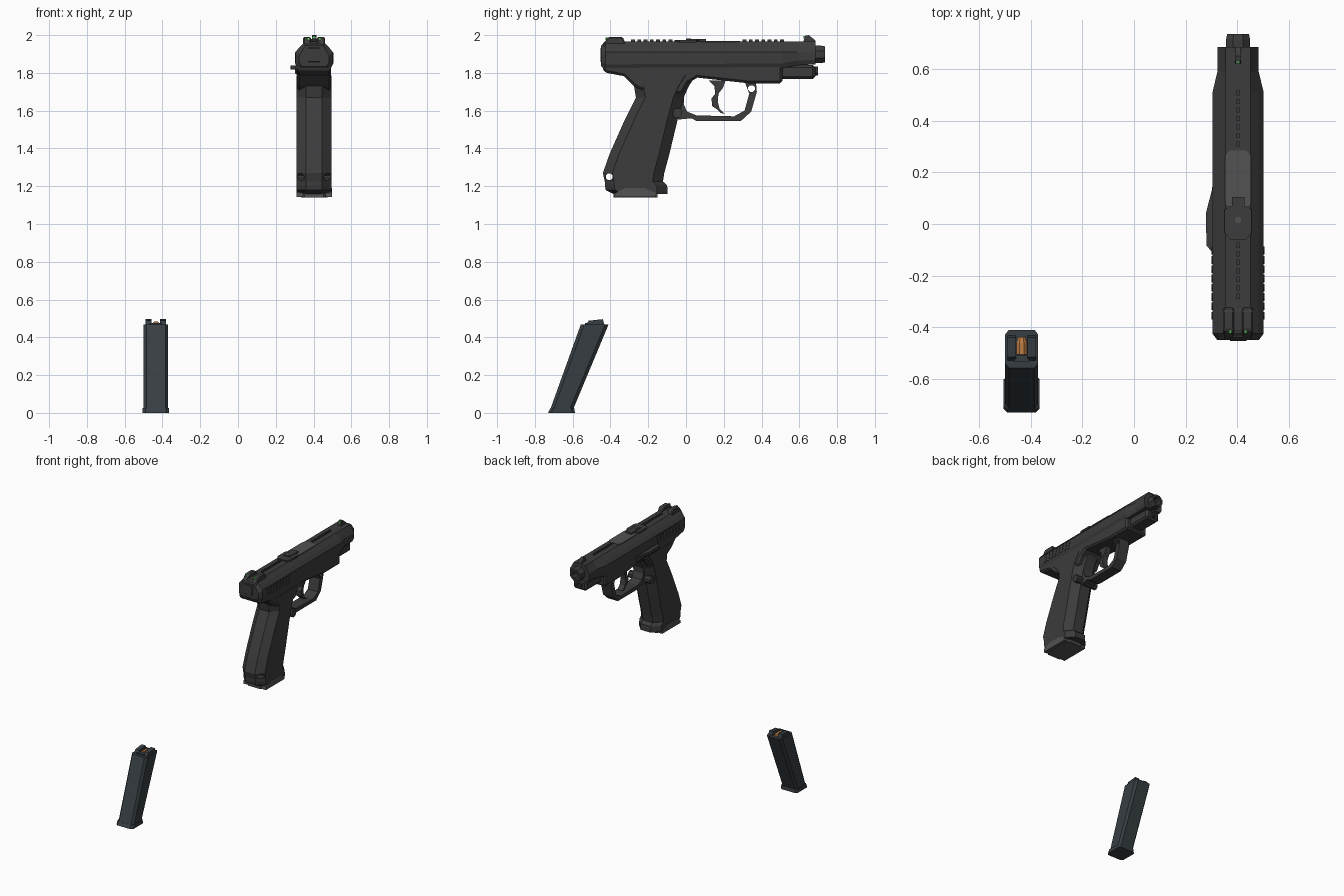
import bpy, bmesh, math

GX = 0.403   # centre plane of the large assembly
MX = -0.435  # centre plane of the spare magazine


def mat(name, r, g, b):
    m = bpy.data.materials.new(name)
    m.diffuse_color = (r, g, b, 1)
    return m


DARK = mat("dark_metal", 0.045, 0.045, 0.045)
STEEL = mat("lighter_metal", 0.085, 0.085, 0.085)
BLUE = mat("blue_grey", 0.038, 0.048, 0.056)
COPPER = mat("copper", 0.5, 0.2, 0.06)
GREEN = mat("green_dot", 0.15, 0.6, 0.15)


def loft(name, rings, m=DARK, bevel=0):
    """Skin a list of equal-length point rings and cap both ends."""
    bm = bmesh.new()
    vs = [[bm.verts.new(p) for p in r] for r in rings]
    n = len(rings[0])
    for a, b in zip(vs, vs[1:]):
        for i in range(n):
            bm.faces.new((a[i], a[(i + 1) % n], b[(i + 1) % n], b[i]))
    bm.faces.new(vs[0])
    bm.faces.new(vs[-1])
    bmesh.ops.recalc_face_normals(bm, faces=bm.faces)
    me = bpy.data.meshes.new(name)
    bm.to_mesh(me)
    bm.free()
    me.materials.append(m)
    ob = bpy.data.objects.new(name, me)
    bpy.context.collection.objects.link(ob)
    if bevel:
        mod = ob.modifiers.new("chamfer", 'BEVEL')
        mod.width, mod.segments = bevel, 1
        mod.limit_method, mod.angle_limit = 'ANGLE', math.radians(40)
    return ob


def side(name, prof, x0, x1, m=DARK, bevel=0):
    """Extrude a (y, z) profile across x."""
    return loft(name, [[(x, y, z) for y, z in prof] for x in (x0, x1)], m, bevel)


def box(name, x0, x1, y0, y1, z0, z1, m=DARK, bevel=0):
    return side(name, [(y0, z0), (y1, z0), (y1, z1), (y0, z1)], x0, x1, m, bevel)


def disc(y, z, r, n):
    a = math.pi / n
    return [(y + r * math.cos(a + 2 * a * i), z + r * math.sin(a + 2 * a * i)) for i in range(n)]


def tube(name, stations, z, n=8, m=DARK):
    """Round part along y from (y, radius) stations."""
    return loft(name, [[(GX + u, y, w) for u, w in disc(0, z, r, n)] for y, r in stations], m)


def octo(cx, hx, y0, y1, z, ix, c0, c1):
    """Chamfered rectangle in plan."""
    return [(cx + u, v, z) for u, v in (
        (-ix, y0), (ix, y0), (hx, y0 + c0), (hx, y1 - c1),
        (ix, y1), (-ix, y1), (-hx, y1 - c1), (-hx, y0 + c0))]


def drill(ob, y, z, r):
    c = side(ob.name + "_hole_cutter", disc(y, z, r, 8), GX - 0.2, GX + 0.2)
    c.hide_render = True
    c.hide_set(True)
    c.display_type = 'WIRE'
    mod = ob.modifiers.new("hole", 'BOOLEAN')
    mod.operation, mod.object, mod.solver = 'DIFFERENCE', c, 'EXACT'


# slide: faceted section tapering toward the front
def slide_ring(y, hw, zb, zt):
    half = [(hw - 0.012, zb), (hw, zb + 0.025), (hw, zt - 0.055), (hw * .8, zt - 0.03), (0.048, zt)]
    return [(GX + u, y, z) for u, z in half] + [(GX - u, y, z) for u, z in reversed(half)]


loft("slide", [slide_ring(*s) for s in (
    (-0.45, 0.08, 1.835, 1.945), (-0.425, 0.099, 1.82, 1.965), (0.51, 0.099, 1.825, 1.965),
    (0.59, 0.08, 1.84, 1.965), (0.685, 0.079, 1.845, 1.965))])

# frame under the slide
side("frame", [(-0.44, 1.85), (-0.445, 1.82), (-0.42, 1.80), (-0.33, 1.783), (-0.275, 1.73),
               (-0.2, 1.69), (-0.02, 1.69), (0.01, 1.745), (0.06, 1.775), (0.33, 1.745),
               (0.51, 1.745), (0.51, 1.85)], GX - 0.09, GX + 0.09, DARK, 0.012)

# grip: stacked chamfered sections (z, back, front)
grip = loft("grip", [octo(GX, 0.092, yb, yf, z, 0.042, 0.05, 0.055) for z, yb, yf in (
    (1.16, -0.385, -0.098), (1.18, -0.425, -0.098), (1.205, -0.43, -0.1), (1.225, -0.43, -0.122),
    (1.27, -0.44, -0.115), (1.37, -0.405, -0.088), (1.55, -0.325, -0.045),
    (1.67, -0.265, -0.012), (1.73, -0.275, 0.015), (1.785, -0.33, 0.05))])
drill(grip, -0.407, 1.25, 0.019)
loft("magazine_floor", [octo(GX, 0.07, -0.385, -0.15, z, 0.05, 0.03, 0.03) for z in (1.14, 1.2)], STEEL)
for s in (-1, 1):
    side("floor_side_plate", [(-0.38, 1.142), (-0.16, 1.142), (-0.16, 1.165), (-0.22, 1.19),
                              (-0.32, 1.19), (-0.375, 1.165)], GX + s * 0.06, GX + s * 0.094, STEEL)

# trigger guard and trigger
guard = side("trigger_guard", [
    (-0.07, 1.57), (-0.04, 1.553), (0.03, 1.56), (0.055, 1.545), (0.29, 1.545), (0.345, 1.595),
    (0.375, 1.7), (0.37, 1.755), (0.31, 1.755), (0.335, 1.69), (0.31, 1.6), (0.255, 1.57),
    (0.055, 1.575), (0.005, 1.595), (-0.012, 1.635), (-0.01, 1.69), (0.02, 1.755), (-0.07, 1.75)],
    GX - 0.042, GX + 0.042)
drill(guard, 0.347, 1.717, 0.019)
side("trigger", [(0.12, 1.76), (0.21, 1.76), (0.195, 1.72), (0.172, 1.69), (0.168, 1.65),
                 (0.178, 1.61), (0.205, 1.583), (0.185, 1.588), (0.16, 1.61), (0.138, 1.625),
                 (0.135, 1.665), (0.155, 1.69), (0.15, 1.73)], GX - 0.022, GX + 0.022)
side("magazine_button", disc(-0.045, 1.587, 0.027, 8), GX - 0.092, GX + 0.092)

# barrel, guide rod housing
tube("barrel", [(0.6, 0.05), (0.715, 0.05), (0.735, 0.046), (0.735, 0.03), (0.66, 0.03)], 1.898)
box("rod_housing", GX - 0.055, GX + 0.055, 0.49, 0.685, 1.768, 1.843, DARK, 0.014)
tube("guide_rod", [(0.66, 0.027), (0.7, 0.027), (0.7, 0.015), (0.68, 0.015)], 1.81)

# chamber hood and top plate
loft("chamber_hood", [octo(GX, 0.05, 0.06, 0.285, z, 0.032, 0.02, 0.02) for z in (1.945, 1.968)], STEEL)
loft("top_plate", [octo(GX, 0.052, -0.06, 0.07, z, 0.032, 0.025, 0.015) for z in (1.95, 1.974)])
box("top_latch", GX - 0.024, GX + 0.024, 0.0, 0.105, 1.96, 1.979)
loft("latch_pin", [[(GX + u, v, z) for u, v in disc(0, 0.015, 0.013, 8)] for z in (1.97, 1.982)], STEEL)

# centre rib teeth along the top
for start, count in ((-0.29, 7), (0.3, 7)):
    for i in range(count):
        y = start + i * 0.033
        box("rib_tooth", GX - 0.006, GX + 0.006, y, y + 0.02, 1.96, 1.976)

# slanted gripping ribs on both sides at the rear
for s in (-1, 1):
    for i in range(8):
        y = -0.37 + i * 0.036
        side("side_rib", [(y, 1.85), (y + 0.017, 1.85), (y + 0.03, 1.908), (y + 0.013, 1.908)],
             GX + s * 0.09, GX + s * 0.102)

# slide release lever on the left
loft("slide_release", [[(GX + u, y, z) for u, y in (
    (-0.08, 0.15), (-0.098, 0.145), (-0.125, 0.04), (-0.122, -0.085), (-0.098, -0.11), (-0.08, -0.11))]
    for z in (1.818, 1.838)])
box("release_plate", GX - 0.1, GX - 0.085, -0.1, 0.15, 1.79, 1.838, DARK, 0.008)

# rear sight with notch, front sight, dots
sight = [(-0.445, 1.935), (-0.44, 1.955), (-0.41, 1.99), (-0.335, 1.99), (-0.322, 1.96), (-0.322, 1.935)]
for s in (-1, 1):
    side("rear_sight_post", sight, GX + s * 0.016, GX + s * 0.058, DARK, 0.006)
    tube("rear_sight_dot", [(-0.425, 0.008), (-0.41, 0.008)], 1.981, 8, GREEN).location.x = s * 0.03
side("rear_sight_base", [(y, min(z, 1.968)) for y, z in sight], GX - 0.05, GX + 0.05)
side("front_sight", [(0.62, 1.96), (0.632, 1.997), (0.65, 2.0), (0.685, 1.972), (0.685, 1.96)],
     GX - 0.012, GX + 0.012)
tube("front_sight_dot", [(0.622, 0.008), (0.635, 0.008)], 1.989, 8, GREEN)
side("rear_cover", [(-0.44, 1.85), (-0.453, 1.86), (-0.453, 1.93), (-0.44, 1.945)], GX - 0.032, GX + 0.032, DARK)

# spare magazine: leaning body, floor plate, feed lips and round
loft("spare_magazine_body", [octo(MX, 0.064, *s, 0.05, 0.018, 0.018) for s in (
    (-0.718, -0.597, 0.02), (-0.557, -0.41, 0.468))], BLUE)
loft("spare_magazine_floor", [octo(MX, 0.07, *s, 0.055, 0.015, 0.015) for s in (
    (-0.73, -0.588, 0.0), (-0.717, -0.592, 0.026))], BLUE)
for s in (-1, 1):
    loft("feed_lip", [[(MX + s * u, y, z) for y, z in (
        (-0.535, 0.46), (-0.515, 0.488), (-0.44, 0.496), (-0.43, 0.46))] for u in (0.022, 0.055)], BLUE)
box("feed_back", MX - 0.03, MX + 0.03, -0.535, -0.508, 0.46, 0.476, BLUE)
loft("cartridge", [[(MX + u, y, w) for u, w in disc(0, 0.464, r, 8)] for y, r in (
    (-0.506, 0.022), (-0.46, 0.022), (-0.438, 0.014))], COPPER)
